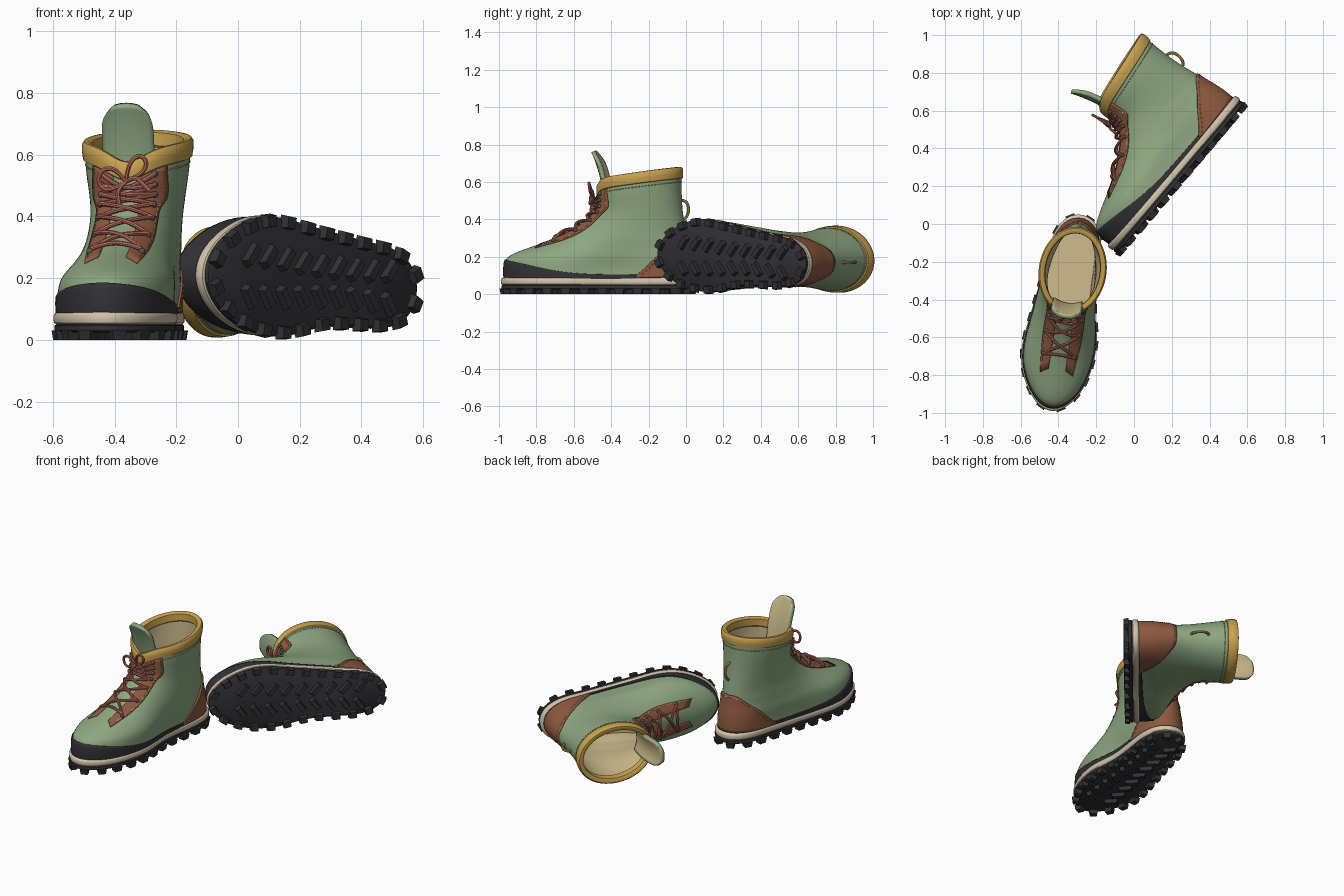
import bpy, bmesh, math
from math import sin, cos, pi, exp, radians
from mathutils import Vector, Matrix

cube = bpy.data.objects.get("Cube")
if cube:
    bpy.data.objects.remove(cube)


def material(name, *rgb):
    m = bpy.data.materials.new(name)
    m.use_nodes = True
    m.diffuse_color = (*rgb, 1)
    m.node_tree.nodes["Principled BSDF"].inputs["Base Color"].default_value = (*rgb, 1)
    return m


GREEN = material("sage_green", .27, .39, .22)
BROWN = material("brown_leather", .27, .10, .05)
YELLOW = material("mustard_trim", .58, .36, .08)
LINING = material("straw_lining", .62, .50, .27)
CREAM = material("cream_midsole", .65, .55, .41)
LACE = material("salmon_lace", .52, .16, .12)
RUBBER = material("black_rubber", .032, .032, .037)
METAL = material("dark_metal", .09, .09, .09)
THREAD = material("tan_thread", .66, .42, .17)


# Poses: the right boot stands, its mirrored partner lies on its side
def pose(x, y, z, origin):
    m = Matrix((x, y, z)).transposed().to_4x4()
    m.translation = origin
    return m


heel_dir = Vector((.647, .762, -.055)).normalized()
up_dir = Vector((-.762, .647, .02)).normalized()
POSES = {
    "right": pose(Vector((.988, -.156, 0)), Vector((.156, .988, 0)), Vector((0, 0, 1)), (-.36, -.47, 0)),
    "left": pose(-heel_dir.cross(up_dir), heel_dir, up_dir, (.265, .225, .187)),
}


def add(name, mesh, mats, smooth=True, thick=0):
    for m in mats:
        mesh.materials.append(m)
    if smooth:
        mesh.shade_smooth()
        mesh.set_sharp_from_angle(angle=radians(42))
    for side, mat in POSES.items():
        me = mesh.copy()
        me.transform(mat)
        if mat.determinant() < 0:
            me.flip_normals()
        ob = bpy.data.objects.new(f"{side}_{name}", me)
        bpy.context.collection.objects.link(ob)
        if thick:
            s = ob.modifiers.new("thickness", "SOLIDIFY")
            s.thickness, s.offset = thick, -1
            s.material_offset = len(mats) - 1


def loft(name, rows, mats, closed=True, low=False, high=False, flip=False, thick=0):
    bm = bmesh.new()
    grid = [[bm.verts.new(p) for p in row] for row in rows]
    n = len(rows[0])
    for a, b in zip(grid, grid[1:]):
        for i in range(n if closed else n - 1):
            j = (i + 1) % n
            bm.faces.new((a[i], a[j], b[j], b[i]))
    if low:
        bm.faces.new(grid[0][::-1])
    if high:
        bm.faces.new(grid[-1])
    if flip:
        bmesh.ops.reverse_faces(bm, faces=bm.faces)
    me = bpy.data.meshes.new(name)
    bm.to_mesh(me)
    add(name, me, mats, thick=thick)


def tubes(name, paths, radius, mat, res=2):
    cu = bpy.data.curves.new(name, "CURVE")
    cu.dimensions, cu.bevel_depth, cu.bevel_resolution = "3D", radius, res
    cu.use_fill_caps, cu.resolution_u = True, 5
    for pts in paths:
        sp = cu.splines.new("NURBS" if len(pts) > 2 else "POLY")
        sp.points.add(len(pts) - 1)
        for p, q in zip(sp.points, pts):
            p.co = (*q, 1)
        sp.order_u, sp.use_endpoint_u = 3, True
    ob = bpy.data.objects.new(name, cu)
    bpy.context.collection.objects.link(ob)
    me = bpy.data.meshes.new_from_object(ob.evaluated_get(bpy.context.evaluated_depsgraph_get()))
    bpy.data.objects.remove(ob)
    me.materials.clear()
    add(name, me, [mat])


# Smooth interpolation through keyed values
def curve(keys, x, c=1):
    last = len(keys) - 1
    i = max([k for k in range(last) if keys[k][0] <= x] or [0])
    a, b = keys[i], keys[i + 1]
    d = b[0] - a[0]
    u = min(max((x - a[0]) / d, 0), 1)

    def slope(j):
        p, q = keys[max(j - 1, 0)], keys[min(j + 1, last)]
        return (q[c] - p[c]) / (q[0] - p[0]) * d
    v = 1 - u
    return (a[c] * (1 + 2 * u) + slope(i) * u) * v * v + (b[c] * (3 - 2 * u) - slope(i + 1) * v) * u * u


def smooth(x):
    x = min(max(x, 0), 1)
    return x * x * (3 - 2 * x)


# Boot shape: sole widths by length, then toe, heel and half width by height
OUTER = [(-.52, .23), (-.28, .232), (0, .18), (.25, .17), (.42, .205), (.52, .24)]
INNER = [(-.52, .215), (-.43, .225), (-.15, .195), (.07, .145), (.25, .155), (.42, .2), (.52, .24)]
SLICES = [(.08, -.505, .5, .19), (.13, -.507, .5, .19), (.19, -.495, .495, .178), (.22, -.45, .49, .165),
          (.25, -.37, .485, .155), (.29, -.255, .48, .15), (.34, -.15, .473, .146), (.4, -.06, .463, .146),
          (.46, -.015, .455, .152), (.55, 0, .45, .165), (.65, 0, .45, .172)]


def sole_width(t, y):
    return curve(INNER if sin(t) > 0 else OUTER, y)


def half_width(t, z):
    f, b = curve(SLICES, z), curve(SLICES, z, 2)
    y = (f + b) / 2 - (b - f) / 2 * cos(t)
    k = smooth((z - .12) / .22)
    return y, sole_width(t, y) * .95 * (1 - k) + curve(SLICES, z, 3) * k


def skin(t, z):
    y, w = half_width(t, z)
    x, k = w * sin(t), smooth((z - .4) / .2)
    dip = .045 * exp(-(x / .075) ** 2) if cos(t) > 0 else 0
    return Vector((x, y, z + k * ((y - .22) * .13 - dip)))


def surf(t, z, off=0):
    p, e = skin(t, z), .002
    n = (skin(t + e, z) - skin(t - e, z)).cross(skin(t, z + e) - skin(t, z - e))
    return p + n.normalized() * off


def front(x, z, off=0):
    z -= 4 * x * x * (1 - smooth((z - .28) / .15))
    t = 0
    for _ in range(8):
        t = math.asin(max(-.99, min(.99, x / half_width(t if t else x, z)[1])))
    return surf(t, z, off)


SEG = 80
RING = [2 * pi * i / SEG for i in range(SEG)]


def outline(t, inset, z):
    y = -.525 * cos(t)
    return Vector((sin(t) * sole_width(t, y) * (1 - inset / .2), y * (1 - inset / .525), z))


def sole_band(name, profile, mat):
    loft(name, [[outline(t, i, z) for t in RING] for z, i in profile], [mat], low=True, high=True)


# Sole layers
sole_band("outsole", [(.024, .012), (.03, .003), (.046, .003), (.052, .012)], RUBBER)
sole_band("midsole", [(.05, .01), (.055, .002), (.064, 0), (.078, 0), (.086, .004), (.09, .014)], CREAM)

# Tread lugs: blocks round the edge and chevron bars inside
bm = bmesh.new()


def lug(centre, angle, sx, sy):
    m = Matrix.Translation(centre) @ Matrix.Rotation(angle, 4, "Z") @ Matrix.Diagonal((sx, sy, .03, 1))
    made = bmesh.ops.create_cube(bm, size=1)["verts"]
    for v in made:
        if v.co.z < 0:
            v.co.xy *= .8
    bmesh.ops.transform(bm, matrix=m, verts=made)


fine = [outline(2 * pi * i / 600, .016, .015) for i in range(601)]
total = sum((b - a).length for a, b in zip(fine, fine[1:]))
count, run, placed = 24, 0, 0
for a, b in zip(fine, fine[1:]):
    run += (b - a).length
    if run >= (placed + .5) * total / count:
        d = b - a
        lug(a, math.atan2(d.y, d.x), .05, .045)
        placed += 1
for i in range(9):
    y = -.35 + .087 * i
    for s in (-1, 1):
        reach = .3 * sole_width(s * pi / 2, y)
        lug((s * reach, y + .02, .015), s * radians(38), .085, .034)
lugs = bpy.data.meshes.new("tread_lugs")
bm.to_mesh(lugs)
add("tread_lugs", lugs, [RUBBER], smooth=False)

# Upper, lining with footbed, and rolled collar
heights = [.08 + .56 * i / 44 for i in range(45)]
loft("upper", [[surf(t, z) for t in RING] for z in heights], [GREEN])
loft("lining", [[surf(t, z, -.02) for t in RING] for z in heights[3:]], [LINING], low=True, flip=True)
roll = [(.588, -.002), (.592, .007), (.615, .009), (.64, .008), (.65, 0), (.651, -.012), (.642, -.025), (.6, -.026), (.592, -.018)]
loft("collar", [[surf(t, z, o) for t in RING] for z, o in roll], [YELLOW])

# Rubber rand, highest at the toe
RAND = [(-.53, .187), (-.4, .165), (-.2, .125), (0, .108), (.5, .104)]
tops = [curve(RAND, skin(t, .1).y) for t in RING]
loft("rand", [[surf(t, .08 + (h - .08) * k / 8, .006) for t, h in zip(RING, tops)] for k in range(9)],
     [RUBBER], thick=.008)

# Heel counter
COUNTER = [(0, .315), (.4, .3), (.7, .22), (.9, .14), (1, .1)]


def counter_top(s):
    return curve(COUNTER, abs(s))


spans = [i / 24 for i in range(-24, 25)]
loft("heel_counter", [[surf(pi + 1.1 * s, .09 + (counter_top(s) - .09) * k / 12, .008) for s in spans]
                      for k in range(13)], [BROWN], closed=False, thick=.01)

# Eyestays either side of the lacing
STAY = [(.275, .085), (.33, .1), (.42, .1), (.47, .118), (.59, .118)]
stay_heights = [.275 + .313 * i / 20 for i in range(21)]
for s, side in ((-1, "outer"), (1, "inner")):
    rows = []
    for z in stay_heights:
        xs = sorted(s * (.045 + (curve(STAY, z) - .045) * k / 6) for k in range(7))
        rows.append([front(x, z, .006) for x in xs])
    loft(side + "_eyestay", rows, [BROWN], closed=False, thick=.008)

# Tongue, straw coloured on its inner face
rows = []
for i in range(25):
    v = i / 24
    half = .085 * math.sqrt(1 - .75 * v ** 14)
    xs = [half * k / 6 for k in range(-6, 7)]
    rows.append([Vector((x, .032 - .065 * v * v + 3 * x * x, .45 + .31 * v - 4 * x * x * v ** 6)) for x in xs])
loft("tongue", rows, [GREEN, LINING], closed=False, thick=.022)

# Laces, eyelets and bow
levels = [.305 + .045 * i for i in range(7)]
laces = [[front(x, levels[0], .014) for x in (-.075, -.03, .03, .075)]]
for a, b in zip(levels, levels[1:]):
    for s in (-1, 1):
        laces.append([front(s * .078 * (1 - k / 2), a + (b - a) * k / 4, .013 + (.003 + .003 * s) * (k % 4 > 0))
                      for k in range(5)])
knot = front(0, .585, .022)
bow = [[(0, 0, 0), (-.03, -.02, .045), (-.08, -.022, .04), (-.09, -.015, -.01), (-.05, -.015, -.035), (0, 0, 0)],
       [(0, 0, 0), (.01, -.02, .06), (.05, -.022, .09), (.075, -.015, .06), (.05, -.012, .02), (0, 0, 0)],
       [(0, 0, 0), (.03, -.015, .02), (.06, -.012, -.01), (.08, -.012, -.03)],
       [(0, 0, 0), (-.02, -.018, -.02), (-.025, -.02, -.05), (-.015, -.022, -.08)]]
laces += [[knot + Vector(p) for p in path] for path in bow]
tubes("laces", laces, .0075, LACE)
bm = bmesh.new()
for z in levels:
    for s in (-1, 1):
        bmesh.ops.create_uvsphere(bm, u_segments=10, v_segments=6, radius=.011,
                                  matrix=Matrix.Translation(front(s * .082, z, .008)))
eyelets = bpy.data.meshes.new("eyelets")
bm.to_mesh(eyelets)
add("eyelets", eyelets, [METAL])

# Pull loop at the back
tubes("pull_loop", [[surf(pi, z, o) for z, o in ((.4, 0), (.41, .022), (.45, .036), (.485, .026), (.49, 0))]],
      .008, YELLOW)

# Stitching
dashes = [[surf(t, .572, .001), surf(t + .04, .572, .001)] for t in RING if cos(t) < .85]
for s in spans[1:-1]:
    dashes.append([surf(pi + 1.07 * q, counter_top(q) - .012, .009) for q in (s, s + .02)])
for z in stay_heights[1:-1]:
    for s in (-1, 1):
        dashes.append([front(s * (curve(STAY, q) - .007), q, .007) for q in (z, z + .009)])
tubes("stitching", dashes, .002, THREAD, res=0)
